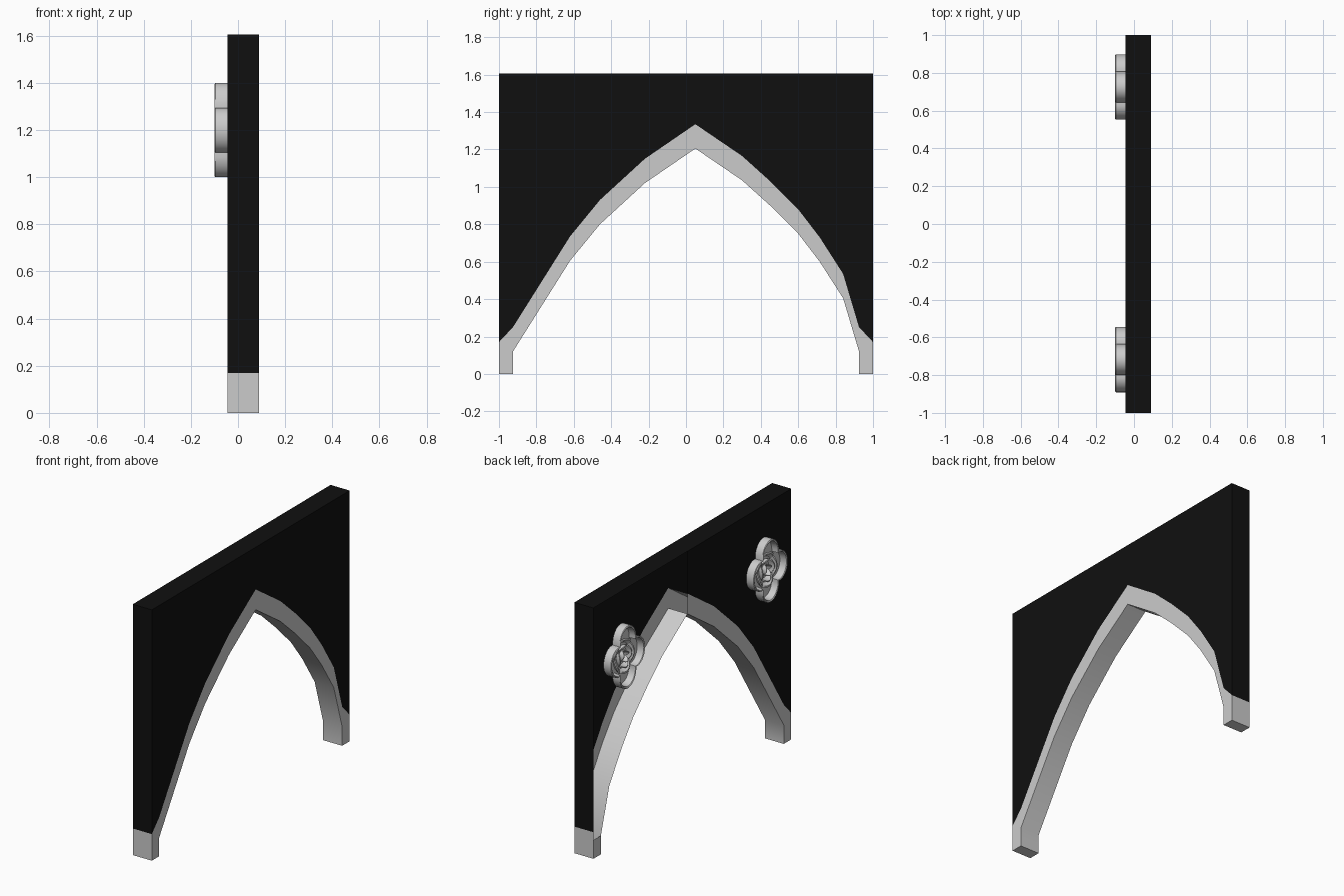
import bpy, bmesh, math

if "Cube" in bpy.data.objects:
    bpy.data.objects.remove(bpy.data.objects["Cube"], do_unlink=True)


def material(name, value):
    m = bpy.data.materials.new(name)
    m.use_nodes = True
    colour = (value, value, value, 1)
    m.diffuse_color = colour
    m.node_tree.nodes["Principled BSDF"].inputs["Base Color"].default_value = colour
    return m


BLACK = material("black wall", 0.005)
GREY = material("grey stone", 0.6)

FRONT, BACK, TOP, FOOT = 0.09, -0.045, 1.605, 0.925
APEX = 0.05

# Arch curve along y: outer edge of the trim, and the opening below it
outer = [(-1, .17), (-.925, .25), (-.62, .735), (-.46, .93), (-.22, 1.15), (APEX, 1.335),
         (.3, 1.165), (.45, 1.03), (.6, .88), (.715, .73), (.84, .535), (.925, .25), (1, .17)]
inner = [(y, z - 0.13) for y, z in outer[1:-1]]


def finish(name, bm, mat):
    bmesh.ops.remove_doubles(bm, verts=bm.verts, dist=0.0005)
    bmesh.ops.recalc_face_normals(bm, faces=bm.faces)
    mesh = bpy.data.meshes.new(name)
    bm.to_mesh(mesh)
    bm.free()
    mesh.materials.append(mat)
    ob = bpy.data.objects.new(name, mesh)
    bpy.context.collection.objects.link(ob)
    bpy.ops.object.select_all(action="DESELECT")
    ob.select_set(True)
    bpy.context.view_layer.objects.active = ob
    bpy.ops.object.shade_smooth_by_angle(angle=math.radians(35))
    return ob


def flat(bm, x, points):
    """Face in the plane of constant x."""
    bm.faces.new([bm.verts.new((x, y, z)) for y, z in points])


def across(bm, a, b):
    """Face spanning the full thickness between two profile points."""
    bm.faces.new([bm.verts.new((x, p[0], p[1]))
                  for x, p in ((FRONT, a), (FRONT, b), (BACK, b), (BACK, a))])


def sides(a):
    """The far half of the arch is an open shell at the back."""
    return (FRONT, BACK) if a[0] < APEX - 0.01 else (FRONT,)


# Wall panel above the arch
bm = bmesh.new()
for a, b in zip(outer, outer[1:]):
    for x in sides(a):
        flat(bm, x, [a, b, (b[0], TOP), (a[0], TOP)])
    across(bm, (a[0], TOP), (b[0], TOP))
for end in (outer[0], outer[-1]):
    across(bm, end, (end[0], TOP))
finish("wall_panel", bm, BLACK)

# Arch trim with its soffit
bm = bmesh.new()
for i, (a, b) in enumerate(zip(outer[1:], outer[2:-1])):
    c, d = inner[i], inner[i + 1]
    for x in sides(a):
        flat(bm, x, [a, b, d, c])
    across(bm, c, d)
    if a[0] < APEX - 0.01:
        across(bm, a, b)
# Feet of the arch
for s, tip, top, low in ((-1, outer[0], outer[1], inner[0]),
                         (1, outer[-1], outer[-2], inner[-1])):
    for x in (FRONT, BACK):
        points = [(s, 0), (s * FOOT, 0), low]
        if s < 0 or x == FRONT:
            points += [top, tip]
        else:
            points += [(s, low[1])]
        flat(bm, x, points)
    across(bm, (s, 0), tip)
    across(bm, (s, 0), (s * FOOT, 0))
    across(bm, (s * FOOT, 0), low)
finish("arch_trim", bm, GREY)


def lobed(t):
    """Radius of a four-lobed outline."""
    reach, lobe = 0.105, 0.095
    d = (t + math.pi / 4) % (math.pi / 2) - math.pi / 4
    return reach * math.cos(d) + math.sqrt(lobe ** 2 - (reach * math.sin(d)) ** 2)


def loft(bm, cy, cz, rows, n=64):
    """Skin lobed loops given as (x, scale)."""
    loops = []
    for x, k in rows:
        loop = []
        for i in range(n):
            t = 2 * math.pi * i / n
            r = lobed(t) * k
            loop.append(bm.verts.new((x, cy + 0.865 * r * math.cos(t), cz + r * math.sin(t))))
        loops.append(loop)
    for p, q in zip(loops, loops[1:]):
        for i in range(n):
            j = (i + 1) % n
            bm.faces.new((p[i], p[j], q[j], q[i]))
    bm.faces.new(loops[-1])


def petal(bm, cy, cz, radius, start, sweep, height):
    """Thin curled petal standing on the rosette floor."""
    n, rows = 10, []
    for i in range(n + 1):
        t = start + sweep * i / n
        h = height * math.sin(math.pi * (i + 0.5) / (n + 1))
        row = []
        for r, x in ((radius * 0.8, -0.052), (radius, -0.054 - h),
                     (radius * 1.12, -0.052 - h), (radius, -0.052)):
            row.append(bm.verts.new((x, cy + 0.865 * r * math.cos(t), cz + r * math.sin(t))))
        rows.append(row)
    for p, q in zip(rows, rows[1:]):
        for k in range(3):
            bm.faces.new((p[k], p[k + 1], q[k + 1], q[k]))


# Two rosettes on the back
for name, cy in (("rosette_left", 0.725), ("rosette_right", -0.718)):
    bm = bmesh.new()
    loft(bm, cy, 1.2, [(BACK, 1), (-0.096, 1), (-0.1, 0.97), (-0.096, 0.93), (-0.053, 0.9)])
    for ring, (radius, count) in enumerate(((0.1, 5), (0.065, 4), (0.032, 3))):
        for k in range(count):
            petal(bm, cy, 1.2, radius, 2 * math.pi * k / count + ring * 0.6,
                  2 * math.pi / count * 1.1, 0.025 + 0.006 * ring)
    finish(name, bm, GREY)
